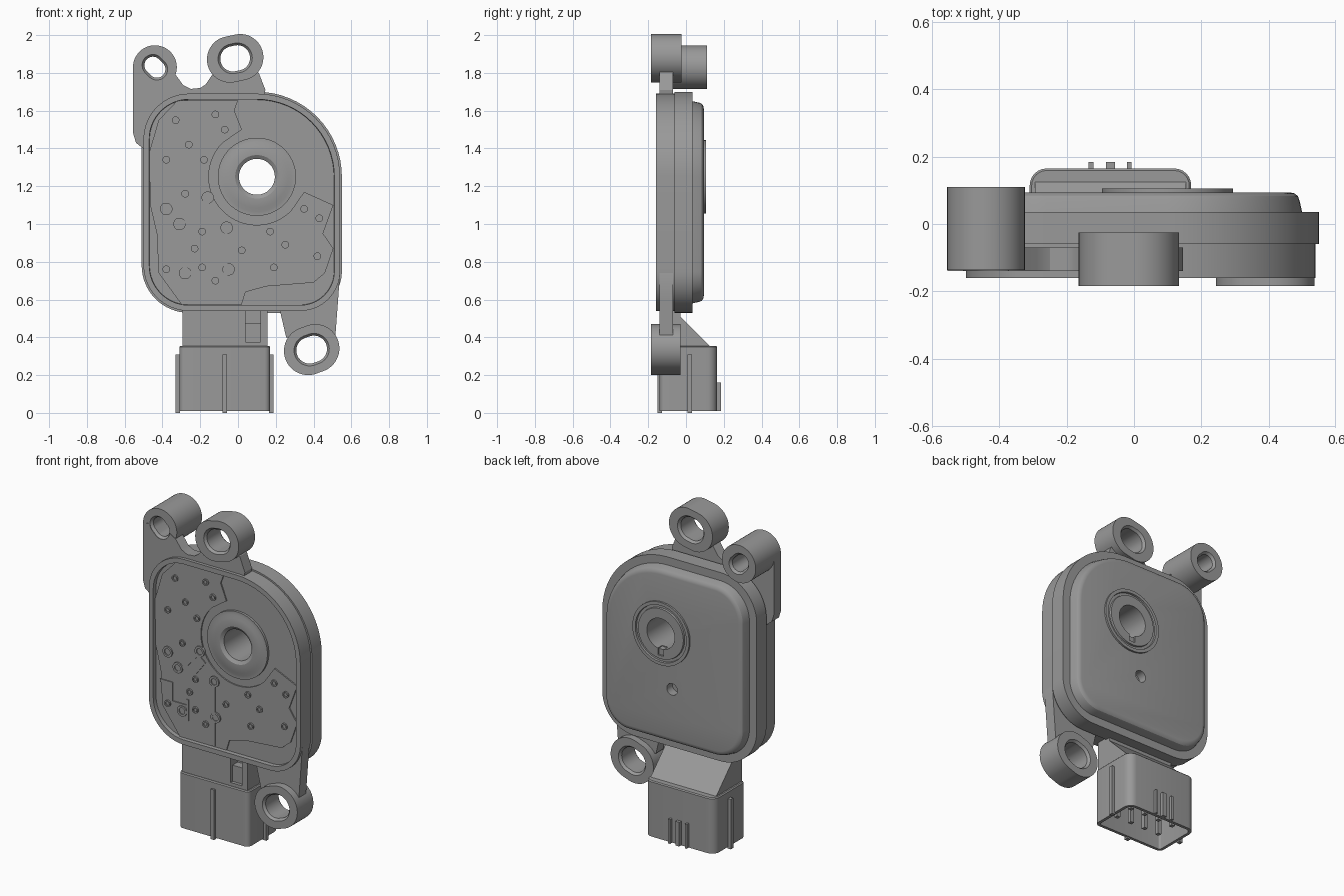
import bpy, bmesh
from math import sin, cos, pi, radians
from mathutils import Vector

if "Cube" in bpy.data.objects:
    bpy.data.objects.remove(bpy.data.objects["Cube"])

GREY = (0.32, 0.32, 0.32, 1)
mat = bpy.data.materials.new("grey plastic")
mat.use_nodes = True
mat.diffuse_color = GREY
mat.node_tree.nodes["Principled BSDF"].inputs["Base Color"].default_value = GREY


def finish(name, bm):
    bmesh.ops.recalc_face_normals(bm, faces=bm.faces[:])
    mesh = bpy.data.meshes.new(name)
    bm.to_mesh(mesh)
    bm.free()
    mesh.materials.append(mat)
    ob = bpy.data.objects.new(name, mesh)
    bpy.context.collection.objects.link(ob)
    return ob


def loft(name, loops, closed=False):
    """Skin equal loops; cap the ends, or join the last to the first."""
    bm = bmesh.new()
    rings = [[bm.verts.new(p) for p in loop] for loop in loops]
    pairs = list(zip(rings, rings[1:]))
    if closed:
        pairs.append((rings[-1], rings[0]))
    else:
        bm.faces.new(rings[0])
        bm.faces.new(rings[-1])
    for a, b in pairs:
        for i in range(len(a)):
            j = (i + 1) % len(a)
            bm.faces.new((a[i], a[j], b[j], b[i]))
    return finish(name, bm)


def at_y(pts, y):
    return [(p[0], y, p[1]) for p in pts]


def prism(name, pts, y0, y1):
    return loft(name, [at_y(pts, y0), at_y(pts, y1)])


def box(name, lo, hi):
    xy = [(lo[0], lo[1]), (hi[0], lo[1]), (hi[0], hi[1]), (lo[0], hi[1])]
    return loft(name, [[(x, y, z) for x, y in xy] for z in (lo[2], hi[2])])


def slot(cx, cz, r, half=0, tilt=0, n=48):
    """Circle, or a rounded slot when half is above zero."""
    pts = []
    for i in range(n):
        a = 2 * pi * (i + 0.5) / n
        u = r * cos(a) + (half if cos(a) > 0 else -half)
        v = r * sin(a)
        t = radians(tilt)
        pts.append((cx + u * cos(t) - v * sin(t), cz + u * sin(t) + v * cos(t)))
    return pts


def rounded(corners, inset=0, n=16):
    """Outline from four corner arcs (centre and radius), counter-clockwise."""
    pts = []
    for k, (cx, cy, r) in enumerate(corners):
        for i in range(n + 1):
            a = pi / 2 * (k + i / n)
            pts.append((cx + (r - inset) * cos(a), cy + (r - inset) * sin(a)))
    return pts


def tube(name, cx, cz, profile, half=0, tilt=0):
    return loft(name, [at_y(slot(cx, cz, r, half, tilt), y) for r, y in profile], True)


def cut(ob, *cutters):
    for c in cutters:
        mod = ob.modifiers.new("cut", "BOOLEAN")
        mod.operation = "DIFFERENCE"
        mod.solver = "EXACT"
        mod.object = c
    deps = bpy.context.evaluated_depsgraph_get()
    mesh = bpy.data.meshes.new_from_object(ob.evaluated_get(deps))
    ob.modifiers.clear()
    ob.data = mesh
    for c in cutters:
        bpy.data.objects.remove(c)


# Housing: front rim with recess, middle flange and domed back cover
HX, HZ = 0.1, 1.25
CORNERS = [(HX, HZ, 0.45), (-0.26, 1.45, 0.25), (-0.26, 0.78, 0.25), (0.33, 0.75, 0.22)]
SECTIONS = [(-0.135, 0.042), (-0.16, 0.04), (-0.16, 0.01), (-0.06, 0.01), (-0.06, 0),
            (0.035, 0), (0.035, 0.05), (0.07, 0.058), (0.083, 0.063), (0.091, 0.073), (0.094, 0.088)]
housing = loft("housing", [at_y(rounded(CORNERS, i), y) for y, i in SECTIONS])
cut(housing, prism("hub_bore", slot(HX, HZ, 0.1), -0.3, 0.3),
    prism("back_hole", slot(0.03, 0.92, 0.036), 0.04, 0.3))

# Hub collars on the front and back
tube("front_hub", HX, HZ, [(0.095, -0.1), (0.095, -0.145), (0.115, -0.158), (0.165, -0.158),
                           (0.185, -0.15), (0.207, -0.15), (0.207, -0.1)])
back_hub = tube("back_hub", HX, HZ, [(0.095, -0.11), (0.095, 0.105), (0.155, 0.105), (0.158, 0.09),
                                     (0.172, 0.09), (0.175, 0.105), (0.195, 0.105), (0.195, 0.08),
                                     (0.115, 0.08), (0.115, -0.11)])
cut(back_hub, box("key_notch", (HX - 0.02, 0.06, HZ - 0.135), (HX + 0.02, 0.2, HZ - 0.08)))

# Shaped plate in the front recess, curving round the hub
arc = [(HX + 0.255 * cos(radians(a)), HZ + 0.255 * sin(radians(a))) for a in range(135, 316, 6)]
prism("inner_plate", [(-0.47, 1.38), (-0.42, 1.55), (-0.32, 1.655), (0, 1.655), (-0.02, 1.6),
                      (0.02, 1.5)] + arc +
      [(0.35, 1.17), (0.505, 1.1), (0.45, 0.95), (0.505, 0.87), (0.46, 0.74), (0.4, 0.69),
       (0.15, 0.67), (0.04, 0.64), (0.02, 0.575), (-0.3, 0.575), (-0.42, 0.74), (-0.43, 0.95),
       (-0.465, 1.1)], -0.143, -0.12)

# Thin ridges on the plate
for i, (x0, z0, x1, z1) in enumerate([(-0.08, 0.58, -0.055, 0.95), (-0.43, 0.88, -0.35, 0.9),
                                      (-0.36, 0.78, -0.345, 0.9), (-0.25, 0.69, -0.235, 0.82),
                                      (-0.36, 0.77, -0.24, 0.785)]):
    box(f"ridge_{i}", (x0, -0.149, z0), (x1, -0.13, z1))
prism("diagonal_ridge", [(-0.29, 1.01), (-0.18, 1.13), (-0.12, 1.08), (-0.18, 1.0),
                         (-0.2, 1.02), (-0.15, 1.08), (-0.18, 1.1), (-0.27, 1.0)], -0.149, -0.13)

# Hollow rivet studs
STUDS = [(-.33, 1.55), (-.12, 1.58), (-.07, 1.5), (-.26, 1.42), (-.38, 1.34), (-.18, 1.34),
         (-.28, 1.16), (-.19, .96), (-.23, .87), (.02, .86), (-.19, .77), (-.12, .7),
         (-.38, .76), (.17, .96), (.25, .89), (.19, .77), (.42, .83), (.35, 1.08), (.43, 1.03)]
BIG_STUDS = [(-.16, 1.14), (-.38, 1.08), (-.31, 1.0), (-.06, .98), (-.05, .76), (-.28, .74)]
for group, r in ((STUDS, 0.02), (BIG_STUDS, 0.033)):
    for i, (x, z) in enumerate(group):
        loft(f"stud_{r}_{i}", [at_y(slot(x, z, q, n=16), y) for q, y in
                               ((r, -0.12), (r, -0.152), (r * 0.6, -0.152), (r * 0.6, -0.145))])


# Mounting ears: thick eyelets with a chamfered hole
def ear(name, cx, cz, r, half, tilt, y0, y1, hole, hole_half):
    outer, inner, wide = [slot(cx, cz, q, h, tilt) for q, h in
                          ((r, half), (hole, hole_half), (hole + 0.012, hole_half))]
    loft(name, [at_y(outer, y0), at_y(outer, y1), at_y(wide, y1), at_y(inner, y1 - 0.015),
                at_y(inner, y0 + 0.015), at_y(wide, y0)], True)
    return prism(name + "_cutter", slot(cx, cz, hole + 0.012, hole_half, tilt), -0.4, 0.4)


holes = [ear("top_right_ear", -0.44, 1.83, 0.116, 0, -45, -0.137, 0.11, 0.045, 0.015),
         ear("top_ear", -0.015, 1.877, 0.123, 0.027, 12, -0.185, -0.025, 0.067, 0.012)]
low_hole = ear("bottom_ear", 0.39, 0.335, 0.128, 0.02, 20, -0.185, -0.028, 0.07, 0.012)

# Webs joining the ears to the housing
top_web = prism("top_web", [(-0.555, 1.83), (-0.555, 1.48), (-0.54, 1.43), (-0.49, 1.39),
                            (-0.485, 1.45), (-0.42, 1.61), (-0.26, 1.675), (0.14, 1.68),
                            (0.145, 1.71), (0.11, 1.8), (0, 1.88), (-0.13, 1.8), (-0.17, 1.74),
                            (-0.2, 1.72), (-0.25, 1.715), (-0.29, 1.735), (-0.33, 1.79),
                            (-0.44, 1.85)], -0.14, -0.07)
cut(top_web, *holes)
low_web = prism("bottom_web", [(0.525, 0.78), (0.54, 0.74), (0.53, 0.6), (0.515, 0.4),
                               (0.39, 0.33), (0.255, 0.4), (0.22, 0.55), (0.33, 0.555),
                               (0.47, 0.61)], -0.14, -0.07)
cut(low_web, low_hole)

# Connector: sloping neck with a front pocket
NECK = [(-0.13, 0.34), (-0.13, 0.55), (-0.03, 0.55), (-0.03, 0.51), (0.135, 0.345)]
neck = loft("connector_neck", [[(x, y, z) for y, z in NECK] for x in (-0.295, 0.155)])
cut(neck, box("pocket", (0.04, -0.3, 0.375), (0.12, -0.06, 0.54)))
box("pocket_step", (0.035, -0.11, 0.37), (0.125, -0.05, 0.475))

# Connector shell, open at the bottom
PLUG = [(0.12, 0.115, 0.05), (-0.26, 0.115, 0.05), (-0.28, -0.11, 0.03), (0.14, -0.11, 0.03)]
loft("connector_shell", [[(x, y, z) for x, y in rounded(PLUG, i, 6)] for z, i in
                         ((0.355, 0.006), (0.349, 0), (0.01, 0), (0.01, 0.018), (0.27, 0.018))])

# Keying ribs around the shell
for name, x, y in (("right_rib", -0.318, 0.02), ("left_rib", 0.176, 0.02), ("front_rib", -0.07, -0.14)):
    box(name, (x - 0.012, y - 0.012, 0), (x + 0.012, y + 0.012, 0.31))
for i, (x, w) in enumerate(((-0.128, 0.007), (-0.07, 0.013), (-0.014, 0.007))):
    box(f"back_rib_{i}", (x - w, 0.15, 0.01), (x + w, 0.185, 0.16))

# Contact pins
for i in range(4):
    for y in (-0.05, 0.07):
        x = -0.22 + i * 0.1
        box(f"pin_{i}", (x - 0.012, y - 0.012, 0.05), (x + 0.012, y + 0.012, 0.28))

# Smooth shading with sharp edges kept
for ob in bpy.context.collection.objects:
    ob.select_set(ob.type == "MESH" and mat.name in ob.data.materials)
    if ob.select_get():
        bpy.context.view_layer.objects.active = ob
bpy.ops.object.shade_smooth_by_angle(angle=radians(30))
